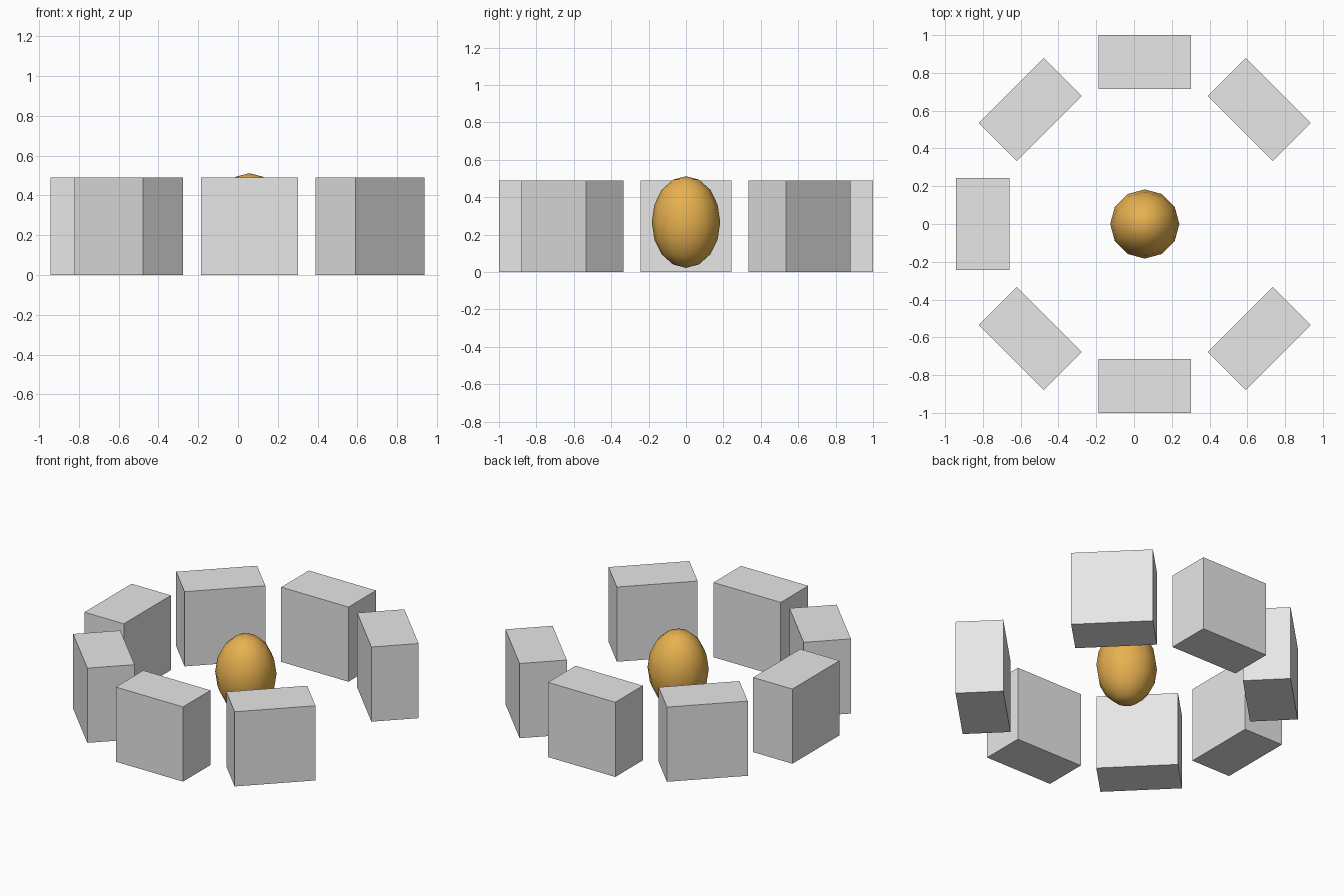
import bpy
import math

if "Cube" in bpy.data.objects:
    bpy.data.objects.remove(bpy.data.objects["Cube"], do_unlink=True)


def make_material(name, rgb):
    mat = bpy.data.materials.new(name)
    mat.use_nodes = True
    colour = (*rgb, 1.0)
    mat.diffuse_color = colour
    mat.node_tree.nodes["Principled BSDF"].inputs["Base Color"].default_value = colour
    return mat


stone = make_material("light grey stone", (0.8, 0.8, 0.8))
gold = make_material("warm gold", (0.8, 0.44, 0.08))

CENTRE_X = 0.057
RING_RADIUS = 0.8575
DEPTH, WIDTH, HEIGHT = 0.285, 0.488, 0.49


def add_block(index):
    """One block of the ring, its wide face towards the middle."""
    angle = index * math.tau / 8
    bpy.ops.mesh.primitive_cube_add(
        size=1,
        location=(CENTRE_X + RING_RADIUS * math.cos(angle),
                  RING_RADIUS * math.sin(angle), HEIGHT / 2),
        rotation=(0, 0, angle))
    block = bpy.context.object
    block.name = f"ring_block_{index}"
    block.scale = (DEPTH, WIDTH, HEIGHT)
    block.data.materials.append(stone)


# Ring of eight places, with the one on the +x side left open
for i in range(1, 8):
    add_block(i)

# Egg in the middle
bpy.ops.mesh.primitive_uv_sphere_add(
    segments=12, ring_count=8, radius=1, location=(CENTRE_X, 0, 0.267))
egg = bpy.context.object
egg.name = "egg"
egg.scale = (0.183, 0.183, 0.245)
egg.data.materials.append(gold)
bpy.ops.object.shade_smooth()
